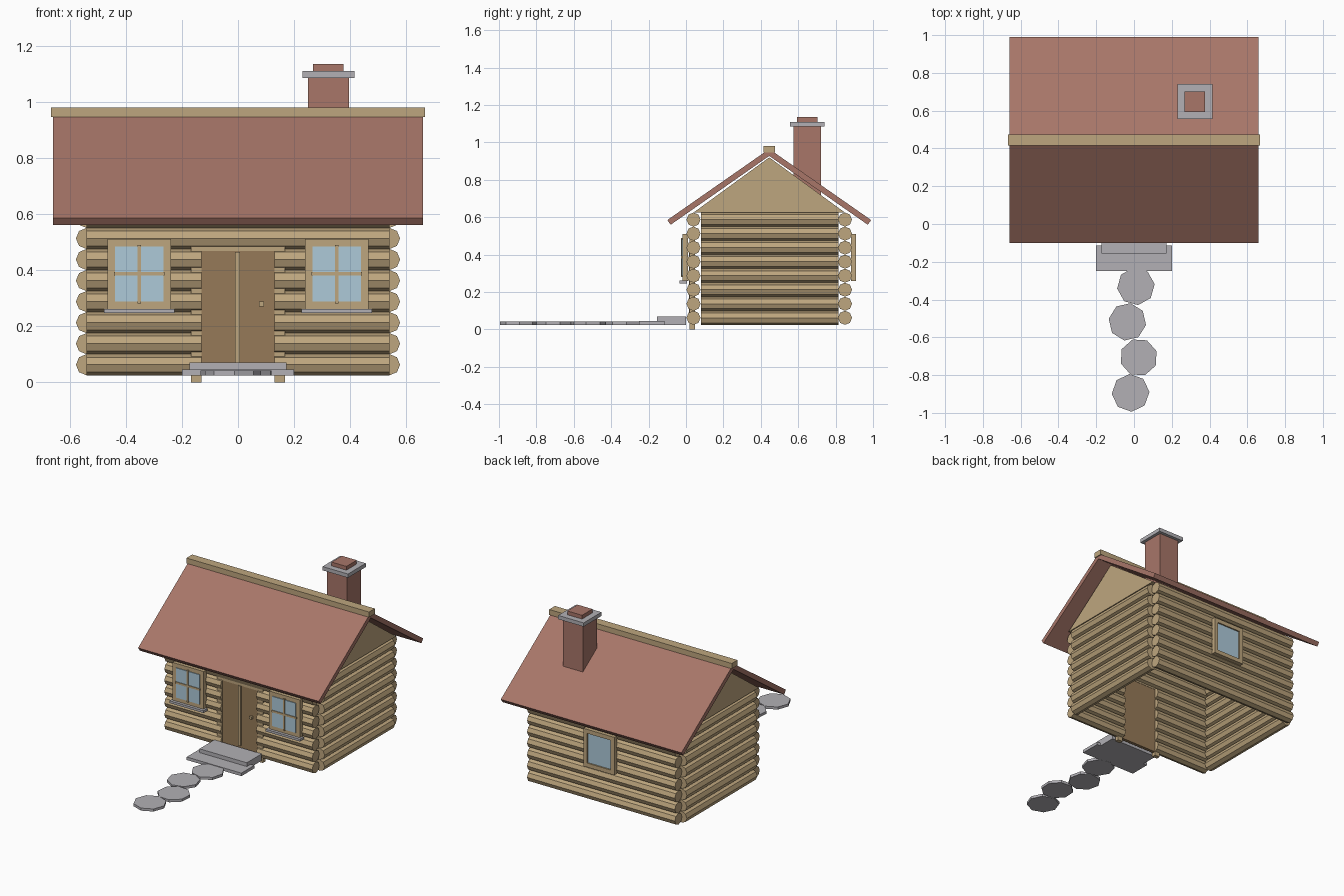
import bpy
import bmesh
import math
from mathutils import Matrix, Vector

cube = bpy.data.objects.get("Cube")
if cube:
    bpy.data.objects.remove(cube, do_unlink=True)


def material(name, hex_code):
    value = int(hex_code, 16)
    channels = [((value >> shift) & 255) / 255 for shift in (16, 8, 0)]
    linear = [c / 12.92 if c < 0.04 else ((c + 0.055) / 1.055) ** 2.4 for c in channels]
    mat = bpy.data.materials.new(name)
    mat.use_nodes = True
    mat.diffuse_color = (*linear, 1)
    mat.node_tree.nodes["Principled BSDF"].inputs["Base Color"].default_value = (*linear, 1)
    return mat


wood = material("log wood", "BEA67E")
door_wood = material("door wood", "967A58")
brick = material("red brown", "A87669")
stone = material("grey stone", "B2B0B5")
glass = material("window glass", "AECAD9")


def finish(name, bm, mat):
    bmesh.ops.recalc_face_normals(bm, faces=bm.faces)
    mesh = bpy.data.meshes.new(name)
    bm.to_mesh(mesh)
    bm.free()
    mesh.materials.append(mat)
    obj = bpy.data.objects.new(name, mesh)
    bpy.context.collection.objects.link(obj)
    return obj


def box(name, mat, xs, ys, zs):
    """Box spanning the given ranges."""
    bm = bmesh.new()
    bmesh.ops.create_cube(bm, size=1)
    for v in bm.verts:
        v.co = Vector(r[0] if c < 0 else r[1] for c, r in zip(v.co, (xs, ys, zs)))
    return finish(name, bm, mat)


def prism(name, mat, profile, x0, x1):
    """Side profile of (y, z) points extruded along x."""
    bm = bmesh.new()
    face = bm.faces.new([bm.verts.new((x0, y, z)) for y, z in profile])
    extruded = bmesh.ops.extrude_face_region(bm, geom=[face])["geom"]
    moved = [e for e in extruded if isinstance(e, bmesh.types.BMVert)]
    bmesh.ops.translate(bm, verts=moved, vec=(x1 - x0, 0, 0))
    return finish(name, bm, mat)


def octagon(name, mat, radius, depth, matrix):
    bm = bmesh.new()
    bmesh.ops.create_cone(bm, cap_ends=True, segments=8, radius1=radius,
                          radius2=radius, depth=depth, matrix=matrix)
    return finish(name, bm, mat)


def log(name, start, end):
    """Eight-sided log between two points."""
    a, b = Vector(start), Vector(end)
    axis = "Y" if abs(b.x - a.x) > 0.01 else "X"
    turn = Matrix.Rotation(math.pi / 2, 4, axis)
    octagon(name, wood, PITCH / 2, (b - a).length, Matrix.Translation((a + b) / 2) @ turn)


# Log walls, with the front courses broken by the doorway
PITCH, FLOOR = 0.075, 0.025
FRONT, BACK, HALF = 0.04, 0.85, 0.54
MID = (FRONT + BACK) / 2
DOOR = 0.13
for i in range(8):
    z = FLOOR + PITCH * (i + 0.5)
    log("back_log", (-HALF, BACK, z), (HALF, BACK, z))
    for side in (-1, 1):
        log("side_log", (side * HALF, FRONT + 0.04, z), (side * HALF, BACK - 0.035, z))
        if i < 6:
            log("front_log", (side * HALF, FRONT, z), (side * DOOR, FRONT, z))
    if i >= 6:
        log("front_log", (-HALF, FRONT, z), (HALF, FRONT, z))

# Gables
for side in (-1, 1):
    prism("gable", wood, [(FRONT, 0.625), (BACK, 0.625), (MID, 0.92)],
          side * HALF - 0.02, side * HALF + 0.02)

# Roof slopes and ridge beam
slope = [(MID, 0.965), (-0.1, 0.585), (-0.082, 0.56), (MID, 0.928)]
prism("front_roof", brick, slope, -0.66, 0.66)
prism("back_roof", brick, [(2 * MID - y, z) for y, z in slope], -0.66, 0.66)
box("ridge_beam", wood, (-0.667, 0.667), (MID - 0.03, MID + 0.03), (0.945, 0.98))

# Chimney
CX, CY = 0.322, 0.648
for name, mat, r, zs in (("chimney_stack", brick, 0.073, (0.7, 1.09)),
                         ("chimney_cap", stone, 0.093, (1.085, 1.11)),
                         ("chimney_flue", brick, 0.054, (1.1, 1.135))):
    box(name, mat, (CX - r, CX + r), (CY - r, CY + r), zs)

# Door, centre strip, handle and frame
box("door", door_wood, (-DOOR, DOOR), (0.025, 0.045), (FLOOR, 0.48))
box("door_strip", wood, (-0.011, 0.007), (0.017, 0.03), (0.07, 0.465))
box("door_handle", wood, (0.075, 0.092), (0.01, 0.03), (0.27, 0.287))
for side in (-1, 1):
    box("door_post", wood, sorted((side * DOOR, side * 0.167)), (0.02, 0.047), (0, 0.48))
box("door_lintel", wood, (-0.167, 0.167), (0.02, 0.047), (0.467, 0.495))


def window(name, cx, outer, inner, pane):
    """Framed pane: outer and inner are the depth limits, pane the glass range."""
    half, rim, low, high = 0.113, 0.027, 0.26, 0.51
    ys = sorted((outer, inner))
    for side in (-1, 1):
        box(name + "_stile", wood, sorted((cx + side * half, cx + side * (half - rim))),
            ys, (low, high))
    for zs in ((low, low + rim), (high - rim, high)):
        box(name + "_rail", wood, (cx - half + rim, cx + half - rim), ys, zs)
    box(name + "_glass", glass, (cx - half + rim, cx + half - rim), pane,
        (low + rim, high - rim))


# Front windows with crossed bars and stone sills
for side in (-1, 1):
    cx = side * 0.352
    window("front_window", cx, -0.018, 0.01, (-0.023, -0.005))
    box("window_bar_upright", wood, (cx - 0.006, cx + 0.006), (-0.027, 0), (0.28, 0.49))
    box("window_bar_cross", wood, (cx - 0.09, cx + 0.09), (-0.027, 0), (0.38, 0.393))
    box("window_sill", stone, (cx - 0.125, cx + 0.125), (-0.036, 0.005), (0.246, 0.261))

# Back window
window("back_window", 0, 0.91, 0.882, (0.888, 0.901))

# Steps and stepping stones
box("upper_step", stone, (-0.173, 0.173), (-0.155, 0), (FLOOR, 0.07))
box("lower_step", stone, (-0.2, 0.2), (-0.25, -0.115), (FLOOR, 0.045))
for i, x in enumerate((0.01, -0.035, 0.025, -0.018)):
    place = Matrix.Translation((x, -0.33 - 0.188 * i, 0.033))
    octagon("stepping_stone", stone, 0.1, 0.017, place @ Matrix.Rotation(0.12 + 0.5 * i, 4, "Z"))
